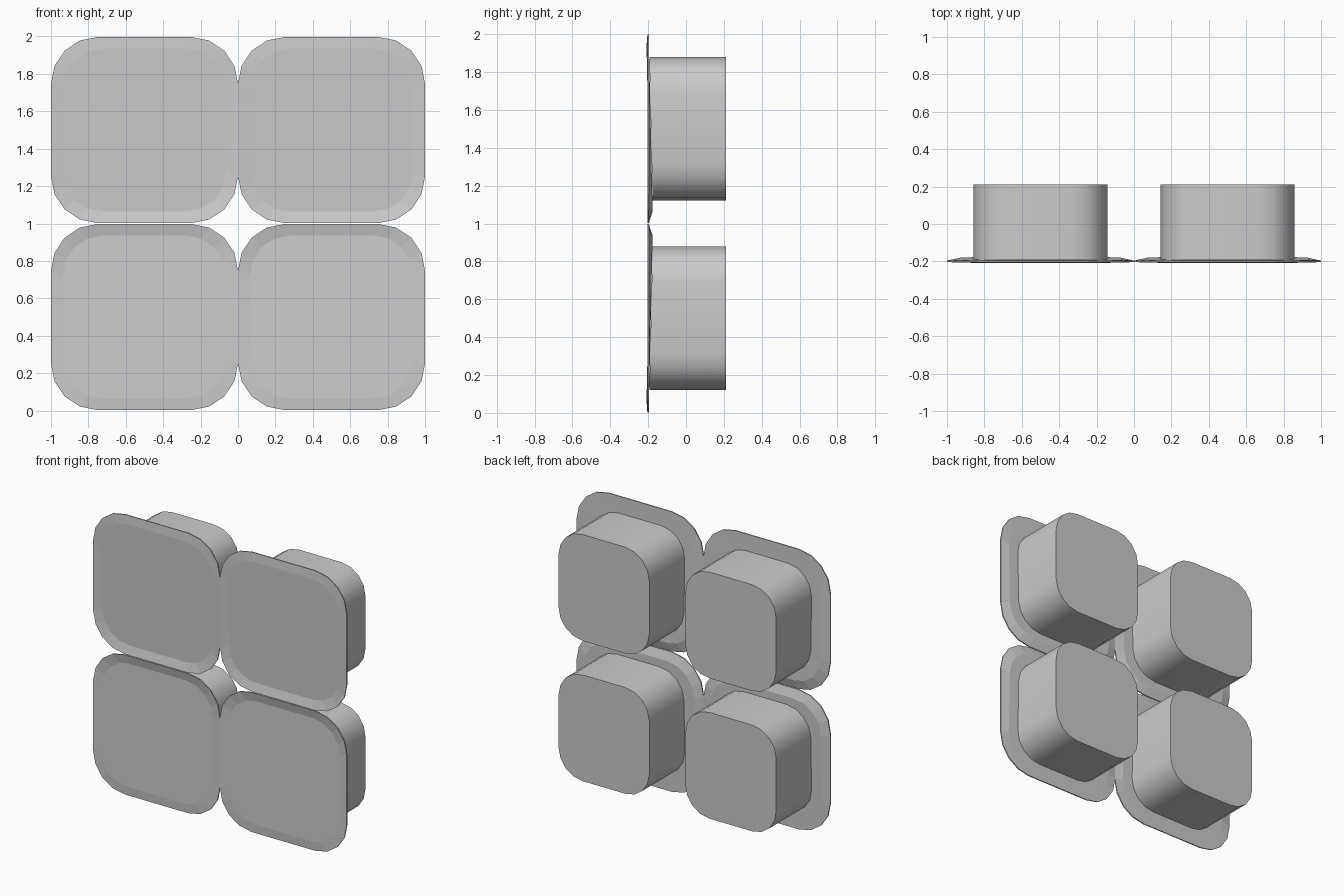
import bpy, bmesh
from math import sin, cos, pi

if "Cube" in bpy.data.objects:
    bpy.data.objects.remove(bpy.data.objects["Cube"])


def rounded_rect(w, h, r, steps=4):
    """Outline of a rounded rectangle in the x-z plane."""
    pts = []
    for q, (sx, sz) in enumerate([(1, 1), (-1, 1), (-1, -1), (1, -1)]):
        for i in range(steps + 1):
            a = (q + i / steps) * pi / 2
            pts.append((sx * (w / 2 - r) + r * cos(a), sz * (h / 2 - r) + r * sin(a)))
    return pts


def loft(name, rings, location, angle):
    """Skin a closed solid through equal-length rings of 3D points."""
    bm = bmesh.new()
    loops = [[bm.verts.new(p) for p in ring] for ring in rings]
    n = len(loops[0])
    for a, b in zip(loops, loops[1:]):
        for i in range(n):
            j = (i + 1) % n
            bm.faces.new((a[i], a[j], b[j], b[i]))
    bm.faces.new(loops[0])
    bm.faces.new(loops[-1])
    bmesh.ops.recalc_face_normals(bm, faces=bm.faces)
    mesh = bpy.data.meshes.new(name)
    bm.to_mesh(mesh)
    bm.free()
    ob = bpy.data.objects.new(name, mesh)
    bpy.context.collection.objects.link(ob)
    ob.location = location
    if angle:
        mesh.shade_smooth()
        mesh.set_sharp_from_angle(angle=angle)
    return ob


def flat(outline, y):
    return [(x, y, z) for x, z in outline]


rim = rounded_rect(1.0, 0.995, 0.25)
panel = rounded_rect(0.87, 0.87, 0.21)
body = rounded_rect(0.715, 0.757, 0.19)

for side, x in (("left", -0.5), ("right", 0.5)):
    for level, z, tilt in (("lower", 0.5, 1), ("upper", 1.5, -1)):
        def tilted(outline, y):
            return [(px, y + tilt * 0.022 * pz, pz) for px, pz in outline]

        # thin front plate: flat rim around a slightly tilted panel
        loft(f"{level}_{side}_plate",
             [tilted(panel, -0.199), flat(rim, -0.204),
              flat(rim, -0.196), tilted(panel, -0.186)],
             (x, 0, z), 0)
        # deep rounded block behind the plate
        loft(f"{level}_{side}_block",
             [tilted(body, -0.185), flat(body, 0.21)],
             (x, 0, z), pi / 5)
